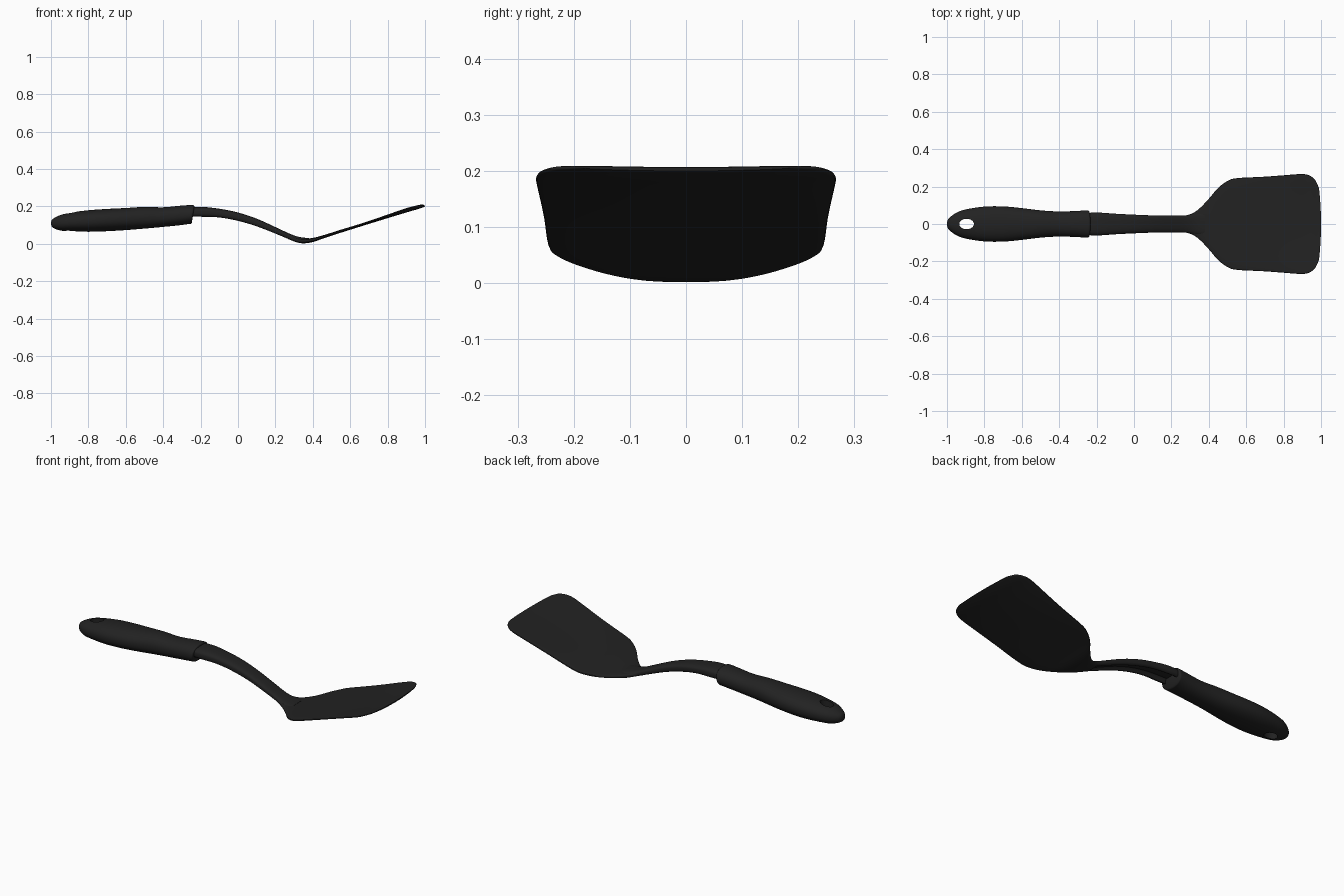
import bpy, bmesh, math

cube = bpy.data.objects.get("Cube")
if cube:
    bpy.data.objects.remove(cube, do_unlink=True)

black = bpy.data.materials.new("matte black")
black.use_nodes = True
colour = (0.016, 0.016, 0.016, 1)
black.diffuse_color = colour
bsdf = black.node_tree.nodes["Principled BSDF"]
bsdf.inputs["Base Color"].default_value = colour
bsdf.inputs["Roughness"].default_value = 0.6


def ramp(value, low, high):
    t = min(1, max(0, (value - low) / (high - low)))
    return t * t * (3 - 2 * t)


def smooth_rows(rows, steps):
    """Catmull-Rom interpolation through the station rows."""
    out = []
    for i in range(len(rows) - 1):
        a, b, c, d = (rows[max(i - 1, 0)], rows[i], rows[i + 1],
                      rows[min(i + 2, len(rows) - 1)])
        for k in range(steps):
            t = k / steps
            out.append([q + t / 2 * (r - p + t * (2*p - 5*q + 4*r - s + t * (3*(q - r) + s - p)))
                        for p, q, r, s in zip(a, b, c, d)])
    return out + [list(rows[-1])]


def loft(name, rows, section, sides=48, steps=4):
    """Skin closed sections along x and cap both ends."""
    bm = bmesh.new()
    rings = []
    for row in smooth_rows(rows, steps):
        rings.append([bm.verts.new(section(row, math.tau * k / sides)) for k in range(sides)])
    for r0, r1 in zip(rings, rings[1:]):
        for k in range(sides):
            j = (k + 1) % sides
            bm.faces.new((r0[k], r0[j], r1[j], r1[k]))
    bm.faces.new(rings[0])
    bm.faces.new(rings[-1])
    bmesh.ops.recalc_face_normals(bm, faces=bm.faces)
    mesh = bpy.data.meshes.new(name)
    bm.to_mesh(mesh)
    bm.free()
    mesh.materials.append(black)
    obj = bpy.data.objects.new(name, mesh)
    bpy.context.collection.objects.link(obj)
    return obj


def power(v, p):
    return math.copysign(abs(v) ** p, v)


def shade(obj, angle=40):
    bpy.ops.object.select_all(action='DESELECT')
    obj.select_set(True)
    bpy.context.view_layer.objects.active = obj
    bpy.ops.object.shade_smooth_by_angle(angle=math.radians(angle))


# Handle: stations of x, bottom, top, half width
handle_rows = [
    (-1.0, .105, .115, .006), (-.99, .086, .133, .03), (-.95, .071, .153, .06),
    (-.9, .067, .166, .078), (-.8, .064, .179, .093), (-.7, .067, .186, .094),
    (-.6, .073, .191, .085), (-.5, .081, .197, .073), (-.4, .09, .195, .067),
    (-.3, .1, .204, .07), (-.25, .105, .207, .073), (-.238, .106, .206, .072),
    (-.233, .112, .2, .066)]


def handle_section(row, a):
    x, low, high, half = row
    z = (low + high) / 2 + (high - low) / 2 * power(math.sin(a), .9)
    slant = .16 * (z - .2) * ramp(x, -.32, -.24)
    return x + slant, half * power(math.cos(a), .9), z


handle = loft("handle", handle_rows, handle_section)

# Oval hanging hole
bpy.ops.mesh.primitive_cylinder_add(vertices=40, radius=1, depth=1, location=(-.895, 0, .12))
cutter = bpy.context.object
cutter.name = "hole_cutter"
cutter.scale = (.039, .028, .5)
cutter.hide_render = True
cutter.data.materials.append(black)
hole = handle.modifiers.new("hanging hole", 'BOOLEAN')
hole.operation = 'DIFFERENCE'
hole.object = cutter
bpy.ops.object.select_all(action='DESELECT')
handle.select_set(True)
bpy.context.view_layer.objects.active = handle
bpy.ops.object.modifier_apply(modifier=hole.name)
bpy.data.objects.remove(cutter, do_unlink=True)
shade(handle)

# Neck: arched bar with a channel along its underside
neck_rows = [
    (-.32, .14, .19, .055), (-.2, .138, .197, .061), (-.1, .135, .187, .055),
    (0, .117, .167, .05), (.1, .088, .134, .046), (.2, .05, .089, .045),
    (.28, .018, .052, .046), (.33, .006, .036, .055), (.38, .006, .03, .06)]


def neck_section(row, a):
    x, low, high, half = row
    y = half * power(math.cos(a), .7)
    z = (low + high) / 2 + (high - low) / 2 * power(math.sin(a), .7)
    if math.sin(a) < 0:
        z += .5 * (high - low) * (1 - ramp(abs(y) / half, .55, .75)) * (1 - ramp(x, .28, .36))
    return x, y, z


shade(loft("neck", neck_rows, neck_section))

# Blade: thin slab, stations of x, centre height, half thickness, half width
blade_rows = [
    (.27, .036, .012, .044), (.31, .022, .013, .056), (.35, .015, .013, .083),
    (.4, .02, .011, .135), (.45, .035, .009, .193), (.5, .051, .008, .23),
    (.55, .067, .008, .245), (.7, .113, .007, .253), (.85, .159, .007, .264),
    (.92, .18, .007, .267), (.96, .191, .0065, .258), (.985, .199, .006, .235),
    (.996, .202, .005, .205), (1.0, .203, .003, .19)]


def blade_section(row, a):
    x, mid, thick, half = row
    y = half * power(math.cos(a), .8)
    back = .3 * y * y * ramp(x, .75, 1)
    cup = .2 * y * y * ramp(x, .5, 1)
    return x - back, y, mid - .31 * back + cup + thick * power(math.sin(a), .45)


shade(loft("blade", blade_rows, blade_section))
